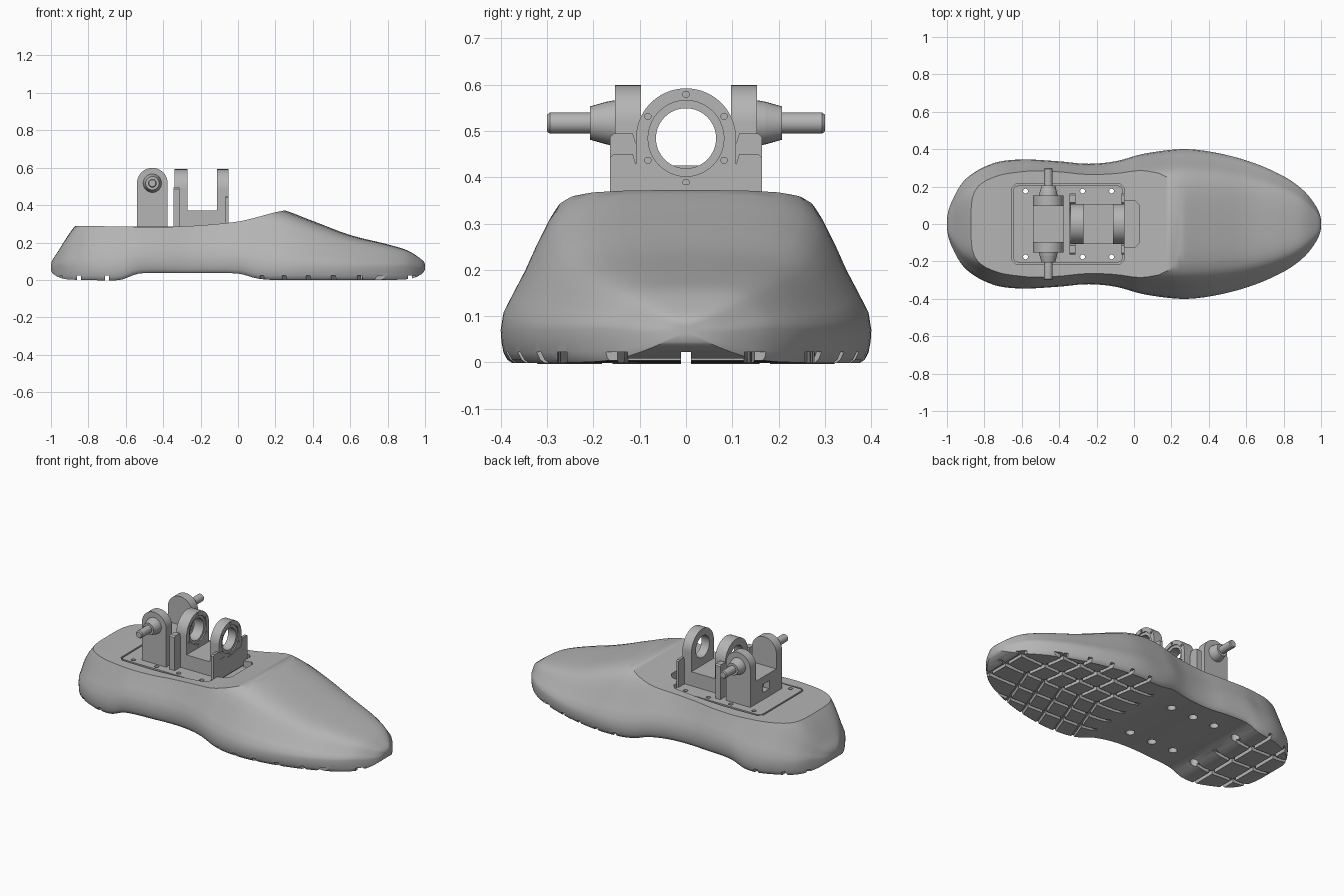
import bpy, bmesh, math
from mathutils import Matrix, Vector

cube = bpy.data.objects.get("Cube")
if cube:
    bpy.data.objects.remove(cube, do_unlink=True)

grey = bpy.data.materials.new("plain_grey")
grey.use_nodes = True
COLOUR = (0.46, 0.46, 0.46, 1)
grey.diffuse_color = COLOUR
grey.node_tree.nodes["Principled BSDF"].inputs["Base Color"].default_value = COLOUR


def finish(name, bm):
    bmesh.ops.recalc_face_normals(bm, faces=bm.faces)
    mesh = bpy.data.meshes.new(name)
    bm.to_mesh(mesh)
    bm.free()
    mesh.materials.append(grey)
    ob = bpy.data.objects.new(name, mesh)
    bpy.context.collection.objects.link(ob)
    return ob


def prisms(name, *parts):
    """Each part is (outline, axis, start, end)."""
    bm = bmesh.new()
    for outline, axis, a, b in parts:
        place = {"X": lambda p, t: (t, p[0], p[1]),
                 "Y": lambda p, t: (p[0], t, p[1]),
                 "Z": lambda p, t: (p[0], p[1], t)}[axis]
        lo = [bm.verts.new(place(p, a)) for p in outline]
        hi = [bm.verts.new(place(p, b)) for p in outline]
        bm.faces.new(lo)
        bm.faces.new(hi)
        n = len(lo)
        for i in range(n):
            bm.faces.new((lo[i], lo[(i + 1) % n], hi[(i + 1) % n], hi[i]))
    return finish(name, bm)


def arc(u, v, r, start=0, end=360, n=32):
    full = end - start == 360
    steps = n if full else n + 1
    angles = [math.radians(start + (end - start) * i / n) for i in range(steps)]
    return [(u + r * math.cos(t), v + r * math.sin(t)) for t in angles]


def rect(u0, u1, v0, v1):
    return [(u0, v0), (u1, v0), (u1, v1), (u0, v1)]


def round_rect(u0, u1, v0, v1, r):
    pts = []
    for u, v, s in ((u1 - r, v1 - r, 0), (u0 + r, v1 - r, 90),
                    (u0 + r, v0 + r, 180), (u1 - r, v0 + r, 270)):
        pts += arc(u, v, r, s, s + 90, 5)
    return pts


def cut(ob, cutter, keep=False):
    mod = ob.modifiers.new("cut", "BOOLEAN")
    mod.operation, mod.solver, mod.object = "DIFFERENCE", "EXACT", cutter
    bpy.context.view_layer.objects.active = ob
    bpy.ops.object.modifier_apply(modifier=mod.name)
    if not keep:
        bpy.data.objects.remove(cutter, do_unlink=True)


def curve(keys, x):
    """Smooth curve through (x, value) keys, eased by angle along the foot."""
    ang = lambda q: math.acos(max(-1, min(1, -q)))
    ts, vs, t = [ang(k[0]) for k in keys], [k[1] for k in keys], ang(x)
    n = len(ts)
    slope = lambda i: ((vs[min(i + 1, n - 1)] - vs[max(i - 1, 0)])
                       / (ts[min(i + 1, n - 1)] - ts[max(i - 1, 0)]))
    i = max(0, min(n - 2, sum(q <= t for q in ts) - 1))
    d = ts[i + 1] - ts[i]
    s = (t - ts[i]) / d
    return ((2*s**3 - 3*s*s + 1) * vs[i] + (s**3 - 2*s*s + s) * d * slope(i)
            + (3*s*s - 2*s**3) * vs[i + 1] + (s**3 - s*s) * d * slope(i + 1))


# Foot shell: lofted cross-sections from heel to toe
WIDTH = [(-1, .01), (-.97, .13), (-.9, .24), (-.75, .325), (-.6, .345), (-.4, .335),
         (-.25, .322), (-.1, .335), (.05, .375), (.25, .4), (.4, .388), (.6, .34),
         (.8, .255), (.9, .185), (.97, .1), (1, .01)]
HEIGHT = [(-1, .075), (-.97, .14), (-.93, .205), (-.87, .29), (-.8, .36), (-.65, .42),
          (-.4, .44), (0, .42), (.15, .395), (.25, .372), (.4, .315), (.6, .24),
          (.8, .19), (.9, .16), (.97, .118), (1, .08)]
BASE = [(-1, .055), (-.97, .02), (-.92, .004), (-.8, 0), (-.63, 0), (-.53, .034),
        (-.3, .036), (0, .034), (.1, .008), (.2, 0), (.8, 0), (.92, .006),
        (.97, .024), (1, .06)]
UPPER = [(1, 0), (.985, .13), (.93, .27), (.87, .42), (.81, .59), (.75, .74), (.7, .83),
         (.62, .91), (.5, .965), (.35, .99), (.18, 1), (0, 1)]
LOWER = [(.94, 1), (.965, .9), (.985, .68), (.996, .35)]

bm = bmesh.new()
rings = []
STATIONS = 90
for k in range(STATIONS + 1):
    x = -math.cos(math.pi * k / STATIONS)
    w, h, b = curve(WIDTH, x), curve(HEIGHT, x), curve(BASE, x)
    waist = b + min(.07, (h - b) * .45)
    half = [(w * y, waist + (b - waist) * z) for y, z in LOWER]
    half += [(w * y, waist + (h - waist) * z) for y, z in UPPER]
    loop = half + [(-y, z) for y, z in reversed(half[:-1])]
    rings.append([bm.verts.new((x, y, z)) for y, z in loop])
for r0, r1 in zip(rings, rings[1:]):
    n = len(r0)
    for i in range(n):
        bm.faces.new((r0[i], r0[(i + 1) % n], r1[(i + 1) % n], r1[i]))
bm.faces.new(rings[0])
bm.faces.new(rings[-1])
foot = finish("foot_shell", bm)

# Curved ankle deck sliced off the top
DECK = [(-1, .285), (-.8, .288), (-.6, .285), (-.4, .283), (-.2, .292), (0, .312),
        (.1, .335), (.18, .357), (.25, .372), (.4, .405), (1, .5)]
line = [(-1.2, .285)] + [(-.99 + .04 * i, curve(DECK, -.99 + .04 * i)) for i in range(50)]
cut(foot, prisms("deck_cutter", (line + [(1.2, .55), (1.2, .9), (-1.2, .9)], "Y", -.7, .7)))

# Pocket for the mounting plate, with a clearance notch toward the toe
pocket = [(-.655, -.19), (-.63, -.215), (-.075, -.215), (-.05, -.19), (-.05, -.125),
          (.005, -.125), (.03, -.1)]
pocket += [(x, -y) for x, y in reversed(pocket)]
cut(foot, prisms("pocket_cutter", (pocket, "Z", .27, .6)))


# Sole tread grooves
def groove(x0, y0, x1, y1, half=.011):
    d = Vector((x1 - x0, y1 - y0)).normalized() * half
    return ([(x0 + d.y, y0 - d.x), (x1 + d.y, y1 - d.x),
             (x1 - d.y, y1 + d.x), (x0 - d.y, y0 + d.x)], "Z", -.05, .0225)


along = []
for side in (-2, -1, 0, 1, 2):
    along.append(groove(.02, side * .12, 1.1, side * .14))
    if abs(side) < 2:
        along.append(groove(-1.1, side * .17, -.56, side * .17))
cut(foot, prisms("long_groove_cutter", *along))
across = [groove(x, -.5, x, .5) for x in (-.85, -.7, .92)]
for k in range(5):
    x, g = .27 + .125 * k, .011
    across.append(([(x - g, 0), (x - g - .17, -.45), (x + g - .17, -.45),
                    (x + g, 0), (x + g - .07, .45), (x - g - .07, .45)], "Z", -.05, .0225))
cut(foot, prisms("cross_groove_cutter", *across))

# Screw holes: wide below, narrow all the way through
spots = [(x, y) for x in (-.58, -.425, -.275, -.12) for y in (-.176, .176)]
cut(foot, prisms("bore_cutter", *[(arc(x, y, .025, n=20), "Z", -.1, .2) for x, y in spots]))
screw = prisms("screw_cutter", *[(arc(x, y, .013, n=16), "Z", -.1, .5) for x, y in spots])
cut(foot, screw, keep=True)
plate = prisms("mounting_plate", (round_rect(-.645, -.06, -.205, .205, .025), "Z", .26, .286))
cut(plate, screw)

# Rear fork: cross block, two round-topped uprights, tapered bosses and axle pins
PIN_X, PIN_Z = -.458, .517
block = prisms("rear_fork_block", (rect(-.54, -.376, .28, .425), "Y", -.1, .1))
cut(block, prisms("window_cutter", (rect(-.03, .03, .33, .38), "X", -.6, -.5)))
upright = [(-.54, .28), (-.376, .28)] + arc(PIN_X, PIN_Z, .082, 0, 180, 20)
for side, tag in ((1, "left"), (-1, "right")):
    prisms("rear_fork_upright_" + tag, (upright, "Y", side * .097, side * .153))
    bm = bmesh.new()
    for r0, r1, y0, y1 in ((.05, .046, .15, .172), (.046, .036, .172, .207),
                           (.023, .023, .2, .294), (.023, .018, .294, .3)):
        turn = Matrix.Rotation(-side * math.pi / 2, 4, "X")
        spot = Matrix.Translation((PIN_X, side * (y0 + y1) / 2, PIN_Z))
        bmesh.ops.create_cone(bm, cap_ends=True, segments=28, radius1=r0, radius2=r1,
                              depth=y1 - y0, matrix=spot @ turn)
    finish("axle_pin_" + tag, bm)

# Front cradle: saddle base, two bearing arms and two eared end plates
HUB_Z = .484
prisms("cradle_base", (rect(-.335, -.055, .28, .372), "Y", -.108, .108))
arm_outline = [(-.108, .28), (.108, .28)] + arc(0, HUB_Z, .108, 0, 180, 30)
for name, a, b in (("rear", -.34, -.27), ("front", -.112, -.052)):
    arm = prisms("bearing_arm_" + name, (arm_outline, "X", a, b))
    cut(arm, prisms("hub_cutter", (arc(0, HUB_Z, .065, n=40), "X", -.5, .1)))
    cut(arm, prisms("lip_cutter", (arc(0, HUB_Z, .082, n=40), "X", b - .007, b + .02)))
    cut(arm, prisms("bolt_cutter", *[(arc(y, z, .007, n=10), "X", b - .015, b + .02)
                                     for y, z in arc(0, HUB_Z, .095, 30, 390, 6)]))
for name, a, b, top in (("rear", -.346, -.312, .495), ("front", -.066, -.05, .45)):
    ear = [(-.164, .28), (.164, .28), (.164, top - .008), (.156, top), (.115, top),
           (.1, top - .05)]
    ear += [(-y, z) for y, z in reversed(ear[3:])] + [(-.164, top - .008)]
    end = prisms("cradle_end_" + name, (ear, "X", a, b))
    cut(end, prisms("end_cutter", (arc(0, HUB_Z, .1, n=40), "X", -.5, .1)))

# Smooth shading with crisp edges
bpy.ops.object.select_all(action="DESELECT")
for ob in bpy.context.scene.objects:
    if ob.type == "MESH" and grey.name in ob.data.materials:
        ob.select_set(True)
        bpy.context.view_layer.objects.active = ob
bpy.ops.object.shade_smooth_by_angle(angle=math.radians(32))
